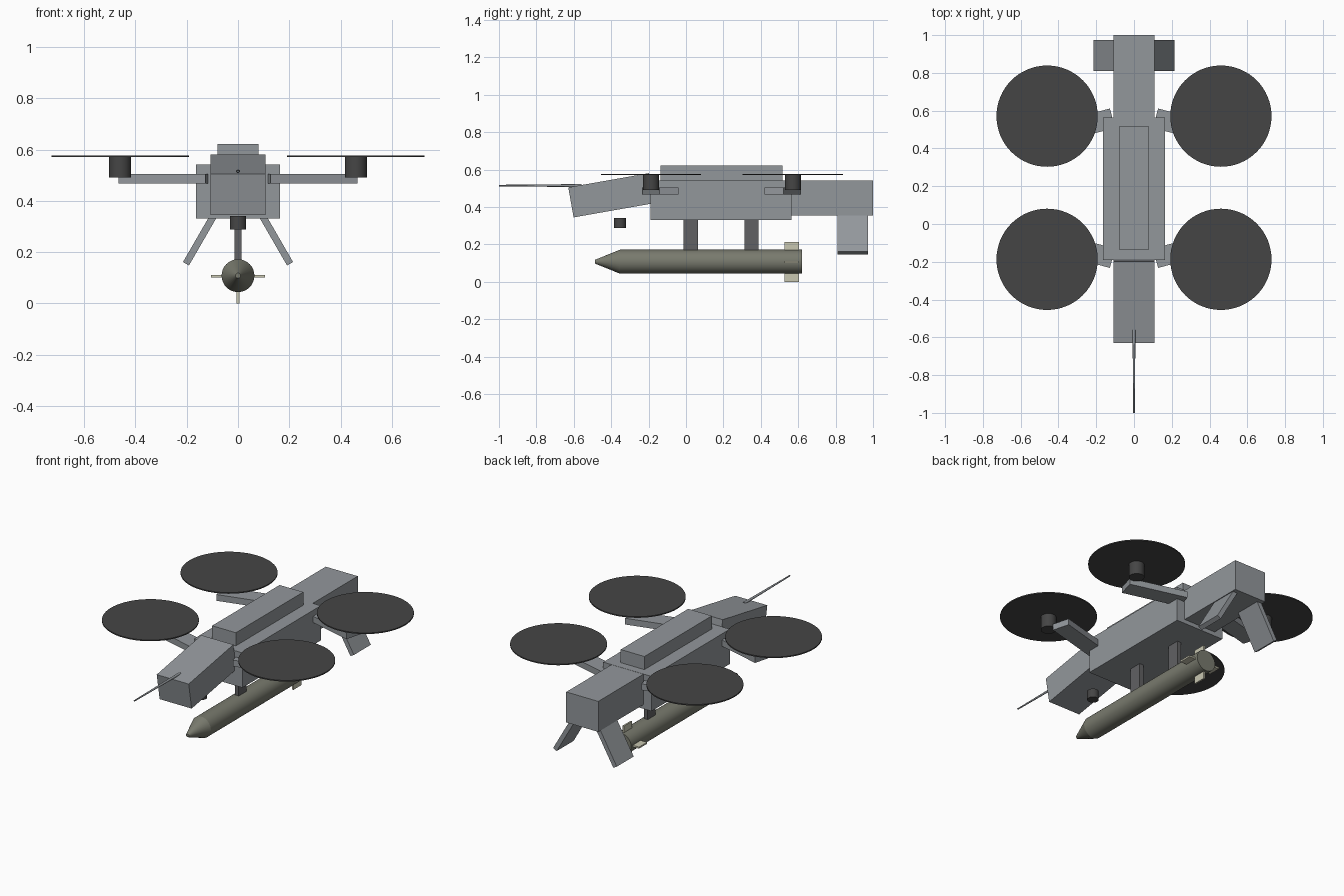
import bpy
from math import radians, pi

if "Cube" in bpy.data.objects:
    bpy.data.objects.remove(bpy.data.objects["Cube"])


def material(name, rgb):
    m = bpy.data.materials.new(name)
    m.diffuse_color = (*rgb, 1)
    m.use_nodes = True
    m.node_tree.nodes["Principled BSDF"].inputs["Base Color"].default_value = m.diffuse_color
    return m


hull_mat = material("hull_grey", (0.29, 0.31, 0.33))
mount_mat = material("mount_grey", (0.12, 0.12, 0.125))
dark_mat = material("rotor_dark", (0.06, 0.06, 0.06))
store_mat = material("store_olive", (0.19, 0.195, 0.155))
fin_mat = material("fin_beige", (0.58, 0.57, 0.44))


def finish(ob, name, mat, smooth=False):
    ob.name = name
    ob.data.materials.append(mat)
    if smooth:
        bpy.ops.object.shade_smooth_by_angle(angle=radians(30))
    return ob


def box(name, mat, center, size, rot=(0, 0, 0)):
    bpy.ops.mesh.primitive_cube_add(size=1, location=center, rotation=[radians(a) for a in rot])
    ob = bpy.context.object
    ob.scale = size
    return finish(ob, name, mat)


def span(name, mat, x, y, z):
    """Upright box centred on x = 0, given half width and y/z ranges."""
    return box(name, mat, (0, sum(y) / 2, sum(z) / 2), (2 * x, y[1] - y[0], z[1] - z[0]))


def cyl(name, mat, center, r1, r2, length, along_y=False, sides=32):
    """Cylinder or cone; along_y points the r2 end at the front (-y)."""
    bpy.ops.mesh.primitive_cone_add(vertices=sides, radius1=r1, radius2=r2, depth=length,
                                    location=center, rotation=(pi / 2 if along_y else 0, 0, 0))
    return finish(bpy.context.object, name, mat, True)


# Fuselage
span("main_body", hull_mat, 0.163, (-0.19, 0.565), (0.33, 0.542))
span("top_hatch", hull_mat, 0.08, (-0.135, 0.515), (0.54, 0.622))
span("tail_boom", hull_mat, 0.108, (0.55, 1.0), (0.355, 0.541))
box("nose", hull_mat, (0, -0.40, 0.463), (0.216, 0.437, 0.163), (10, 0, 0))
cyl("nose_probe", hull_mat, (0, -0.78, 0.515), 0.008, 0.004, 0.44, True, 12)
cyl("camera_turret", dark_mat, (0, -0.353, 0.315), 0.032, 0.032, 0.053)

# Arms, motors, rotor discs and slanted tail fins on both sides
for sx, side in ((1, "right"), (-1, "left")):
    for end, arm_y, rotor_y, turn in (("front", -0.136, -0.187, 15), ("rear", 0.515, 0.571, -15)):
        tag = f"{end}_{side}"
        box("arm_" + tag, hull_mat, (sx * 0.283, arm_y, 0.486), (0.35, 0.106, 0.038),
            (0, 0, sx * turn))
        cyl("motor_" + tag, dark_mat, (sx * 0.46, rotor_y, 0.532), 0.043, 0.043, 0.083)
        cyl("rotor_disc_" + tag, dark_mat, (sx * 0.46, rotor_y, 0.574), 0.268, 0.268, 0.007,
            sides=64)
    box("tail_fin_" + side, hull_mat, (sx * 0.138, 0.892, 0.267), (0.027, 0.163, 0.26),
        (0, -30 * sx, 0))

# Carried store on two pylons
for name, y in (("front_pylon", 0.026), ("rear_pylon", 0.35)):
    box(name, mount_mat, (0, y, 0.245), (0.026, 0.077, 0.18))
cyl("store_body", store_mat, (0, 0.1335, 0.108), 0.064, 0.064, 0.973, True)
cyl("store_nose", store_mat, (0, -0.42, 0.108), 0.064, 0.01, 0.134, True)
box("store_fin_vertical", fin_mat, (0, 0.566, 0.106), (0.01, 0.077, 0.212))
box("store_fin_horizontal", fin_mat, (0, 0.566, 0.106), (0.212, 0.077, 0.01))
